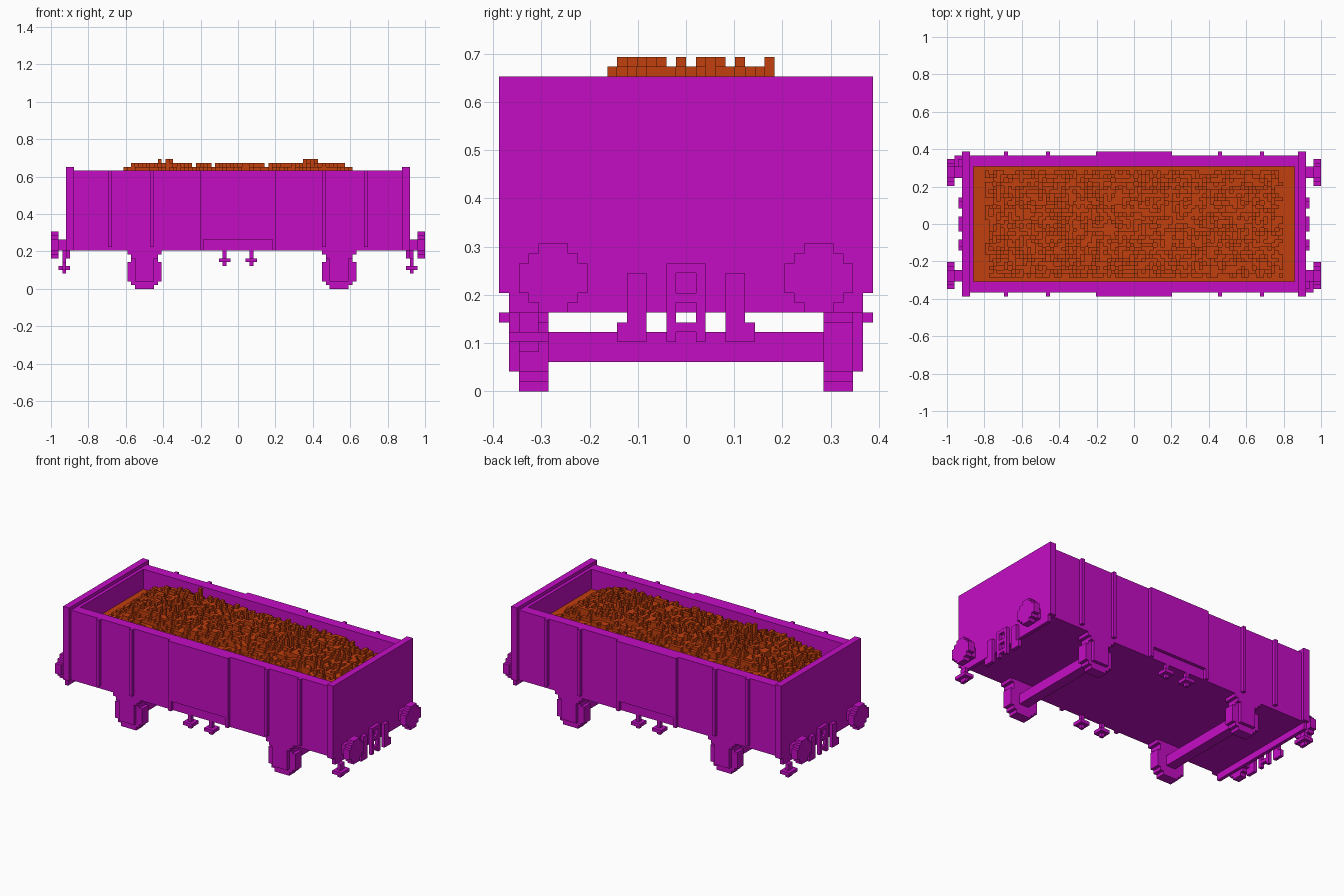
import bpy, bmesh, random
from mathutils import Vector

random.seed(4)
V = 2 / 98  # block size: all coordinates below are in blocks

if "Cube" in bpy.data.objects:
    bpy.data.objects.remove(bpy.data.objects["Cube"])


def material(name, rgb):
    m = bpy.data.materials.new(name)
    m.use_nodes = True
    m.diffuse_color = (*rgb, 1)
    m.node_tree.nodes["Principled BSDF"].inputs["Base Color"].default_value = (*rgb, 1)
    return m


MAGENTA = material("magenta paint", (0.55, 0.004, 0.55))
ORANGE = material("orange ore", (0.54, 0.05, 0.004))


def finish(name, bm, mat):
    me = bpy.data.meshes.new(name)
    bm.to_mesh(me)
    bm.free()
    me.materials.append(mat)
    ob = bpy.data.objects.new(name, me)
    bpy.context.collection.objects.link(ob)
    return ob


def boxes(name, parts, mat=MAGENTA):
    """One object from boxes given as (x0, x1, y0, y1, z0, z1) in blocks."""
    bm = bmesh.new()
    for x0, x1, y0, y1, z0, z1 in parts:
        lo, hi = Vector((x0, y0, z0)) * V, Vector((x1, y1, z1)) * V
        verts = bmesh.ops.create_cube(bm, size=1)["verts"]
        for v in verts:
            v.co = (lo + hi) / 2 + v.co * (hi - lo)
    return finish(name, bm, mat)


def flip(parts, sx, sy):
    """Mirror boxes by sign along x and y."""
    out = []
    for x0, x1, y0, y1, z0, z1 in parts:
        xs, ys = sorted((x0 * sx, x1 * sx)), sorted((y0 * sy, y1 * sy))
        out.append((*xs, *ys, z0, z1))
    return out


# Floor of the body
boxes("floor", [(-42, 42, -15, 15, 10, 24)])

# Side walls with ribs and a raised middle panel above a recess
for sy, side in ((-1, "front"), (1, "back")):
    boxes(side + "_wall", flip([(-43, 43, 15, 18, 10, 31)], 1, sy))
    ribs = [(x, x + 1, 18, 19, 11, 31) for x in (-34, -23, 22, 33)]
    boxes(side + "_ribs", flip(ribs, 1, sy))
    panel = [(-10, 10, 18, 19, 13, 31), (-10, -9, 18, 19, 10, 13), (9, 10, 18, 19, 10, 13)]
    boxes(side + "_panel", flip(panel, 1, sy))

# Ends with headstock, coupling and pipe fittings
for sx, end in ((-1, "right"), (1, "left")):
    wall = [(42, 43, -15, 15, 10, 31), (43, 45, -19, 19, 10, 32)]
    boxes(end + "_end_wall", flip(wall, sx, 1))
    boxes(end + "_headstock", flip([(44, 45, -18, 18, 8, 10)], sx, 1))
    coupling = [(45, 46, -2, -1, 5, 13), (45, 46, 1, 2, 5, 13)]
    coupling += [(45, 46, -1, 1, z, z + 1) for z in (6, 9, 12)]
    boxes(end + "_coupling", flip(coupling, sx, 1))
    for sy, side in ((-1, "front"), (1, "back")):
        fitting = [(45, 46, 4, 6, 5, 12), (45, 46, 6, 7, 5, 7)]
        boxes(f"{end}_{side}_pipe", flip(fitting, sx, sy))
        # Buffer: round stepped plate on a short stem
        buffer = [(45, 47, 12, 15, 10, 13), (47, 49, 10, 17, 10, 13)]
        for half, z in ((2.5, 9), (1.5, 8)):
            buffer += [(47, 49, 13.5 - half, 13.5 + half, z, z + 1),
                       (47, 49, 13.5 - half, 13.5 + half, 22 - z, 23 - z)]
        boxes(f"{end}_{side}_buffer", flip(buffer, sx, sy))

# Shunting steps at two opposite corners
for s, corner in ((1, "left_front"), (-1, "right_back")):
    step = [(45, 46, 15, 17, 4, 8), (44, 47, 14, 18, 5, 6)]
    boxes(corner + "_step", flip(step, s, -s))

# Wheelsets: stepped wheels, axle boxes, springs and axles
for cx, label in ((-24.5, "right"), (26.5, "left")):
    boxes(label + "_axle", [(cx - 1.5, cx + 1.5, -14, 14, 3, 6)])
    for sy, side in ((-1, "front"), (1, "back")):
        rows = ((2.5, 0, 1), (3.5, 1, 2), (4.5, 2, 7), (3.5, 7, 8))
        wheel = [(cx - w, cx + w, 14, 17, a, b) for w, a, b in rows]
        boxes(f"{label}_{side}_wheel", flip(wheel, 1, sy))
        boxes(f"{label}_{side}_axle_box", flip([(cx - 2.5, cx + 2.5, 17, 18, 2, 8)], 1, sy))
        spring = [(cx - 3.5, cx + 3.5, 14, 18, 8, 9), (cx - 4.5, cx + 4.5, 14, 18, 9, 10)]
        boxes(f"{label}_{side}_spring", flip(spring, 1, sy))

# Brake levers under the sides
for x, label in ((-3.5, "right"), (3.5, "left")):
    for sy, side in ((-1, "front"), (1, "back")):
        lever = [(x - .5, x + .5, 17, 18, 6, 10), (x - 1.5, x + 1.5, 16, 19, 7, 8)]
        boxes(f"{label}_{side}_brake_lever", flip(lever, 1, sy))

# Ore heap: blocky height field rising to a rough plateau
NX, NY, BASE = 42, 15, 25
height = {}
for i in range(-NX, NX):
    for j in range(-NY, NY):
        dx, dy = 39.5 - abs(i + .5), 14.5 - abs(j + .5)
        rise = min(dx * .6, dy * 1.0 + .5, 7)
        h = BASE
        if dx > 0 and dy > 0:
            h += max(0, round(rise + random.uniform(-1.6, .9)))
        if abs(j) < 9 and 16 < abs(i) < 22 and random.random() < .12:
            h = 34
        height[i, j] = min(h, 34)

bm = bmesh.new()


def quad(*pts):
    bm.faces.new([bm.verts.new(Vector(p) * V) for p in pts])


for (i, j), h in height.items():
    quad((i, j, h), (i + 1, j, h), (i + 1, j + 1, h), (i, j + 1, h))
    # Cliff faces down to lower neighbours
    edges = (((1, 0), (i + 1, j), (i + 1, j + 1)), ((-1, 0), (i, j + 1), (i, j)),
             ((0, 1), (i + 1, j + 1), (i, j + 1)), ((0, -1), (i, j), (i + 1, j)))
    for (di, dj), a, b in edges:
        low = height.get((i + di, j + dj), BASE - 1)
        if low < h:
            quad((*a, low), (*b, low), (*b, h), (*a, h))
bmesh.ops.remove_doubles(bm, verts=bm.verts, dist=V * .01)
finish("ore_load", bm, ORANGE)
